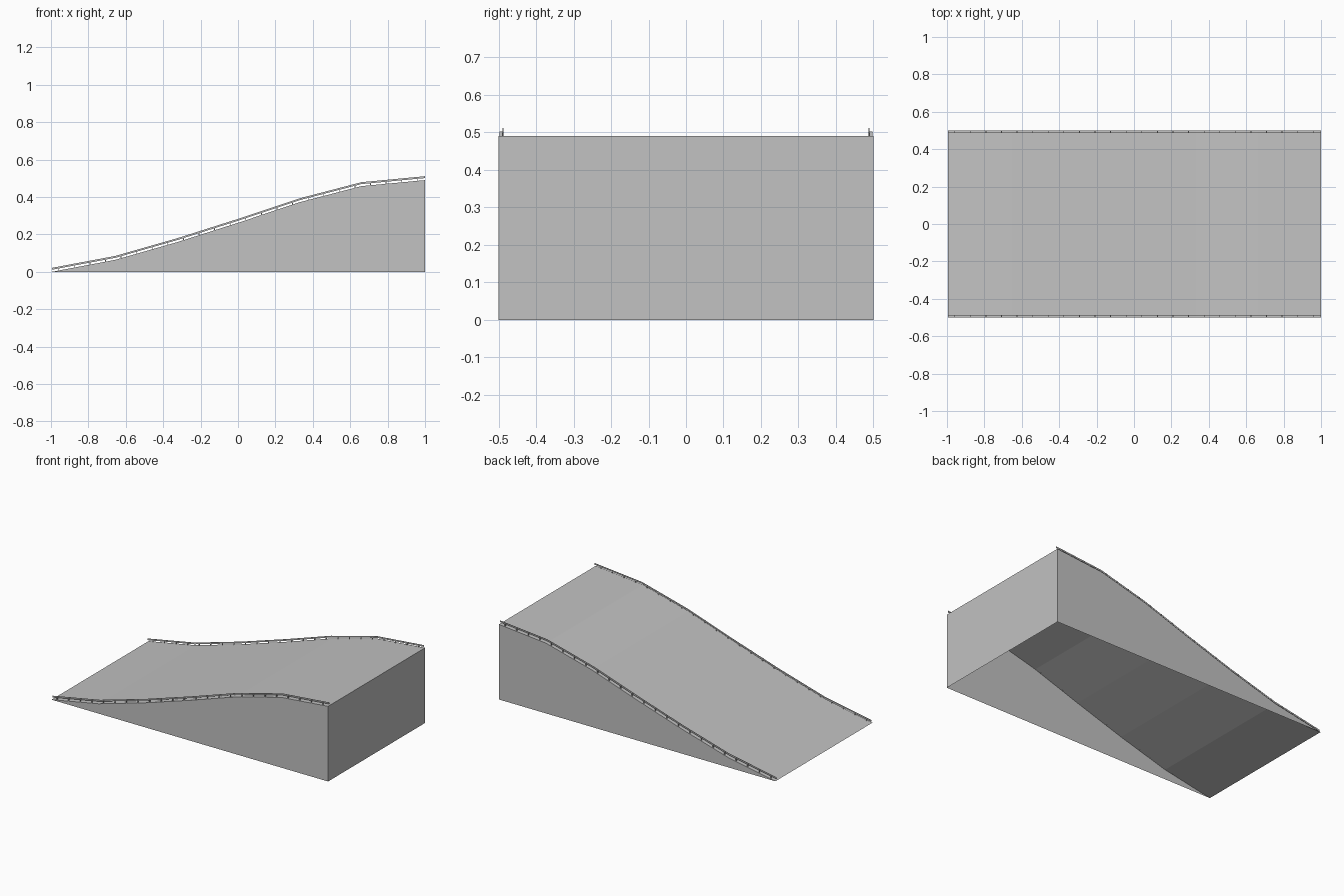
import bpy, bmesh
from mathutils import Vector

cube = bpy.data.objects.get("Cube")
if cube:
    bpy.data.objects.remove(cube, do_unlink=True)

# Slope line of the deck as (x, z)
SLOPE = [(-0.995, 0), (-0.655, 0.064), (-0.32, 0.16), (0.01, 0.265),
         (0.33, 0.372), (0.66, 0.458), (1, 0.49)]
HALF = 0.5
POSTS = 24

grey = bpy.data.materials.new("concrete grey")
grey.use_nodes = True
COLOUR = (0.54, 0.54, 0.54, 1)
grey.diffuse_color = COLOUR
grey.node_tree.nodes["Principled BSDF"].inputs["Base Color"].default_value = COLOUR


def finish(name, bm):
    bmesh.ops.recalc_face_normals(bm, faces=bm.faces)
    mesh = bpy.data.meshes.new(name)
    bm.to_mesh(mesh)
    bm.free()
    mesh.materials.append(grey)
    obj = bpy.data.objects.new(name, mesh)
    bpy.context.collection.objects.link(obj)
    return obj


def height(x):
    for (x0, z0), (x1, z1) in zip(SLOPE, SLOPE[1:]):
        if x <= x1:
            return z0 + (z1 - z0) * (x - x0) / (x1 - x0)
    return SLOPE[-1][1]


# Ramp shell: deck, two side walls and the tall end wall, open underneath
bm = bmesh.new()
outline = SLOPE + [(1, 0)]
near = [bm.verts.new((x, -HALF, z)) for x, z in outline]
far = [bm.verts.new((x, HALF, z)) for x, z in outline]
for i in range(len(outline) - 1):
    bm.faces.new((near[i], near[i + 1], far[i + 1], far[i]))
bm.faces.new(near)
bm.faces.new(far)
finish("ramp", bm)


def beam(name, side):
    """Thin guard beam that follows the slope."""
    bm = bmesh.new()
    rings = []
    for x, z in SLOPE:
        rings.append([bm.verts.new((x, side * y, z + h)) for y, h in
                      ((0.487, 0.011), (0.49, 0.011), (0.49, 0.021), (0.487, 0.021))])
    for a, b in zip(rings, rings[1:]):
        for i in range(4):
            j = (i + 1) % 4
            bm.faces.new((a[i], a[j], b[j], b[i]))
    bm.faces.new(rings[0])
    bm.faces.new(rings[-1])
    finish(name, bm)


def posts(name, side):
    """Row of short posts on the outer side of the beam."""
    bm = bmesh.new()
    for i in range(POSTS):
        x = -1 + (i + 0.5) * 2 / POSTS
        made = bmesh.ops.create_cube(bm, size=1)["verts"]
        bmesh.ops.scale(bm, verts=made, vec=(0.004, 0.007, 0.016))
        bmesh.ops.translate(bm, verts=made, vec=Vector((x, side * 0.4935, height(x) + 0.008)))
    finish(name, bm)


for word, side in (("front", -1), ("back", 1)):
    beam(word + "_guard_beam", side)
    posts(word + "_guard_posts", side)
